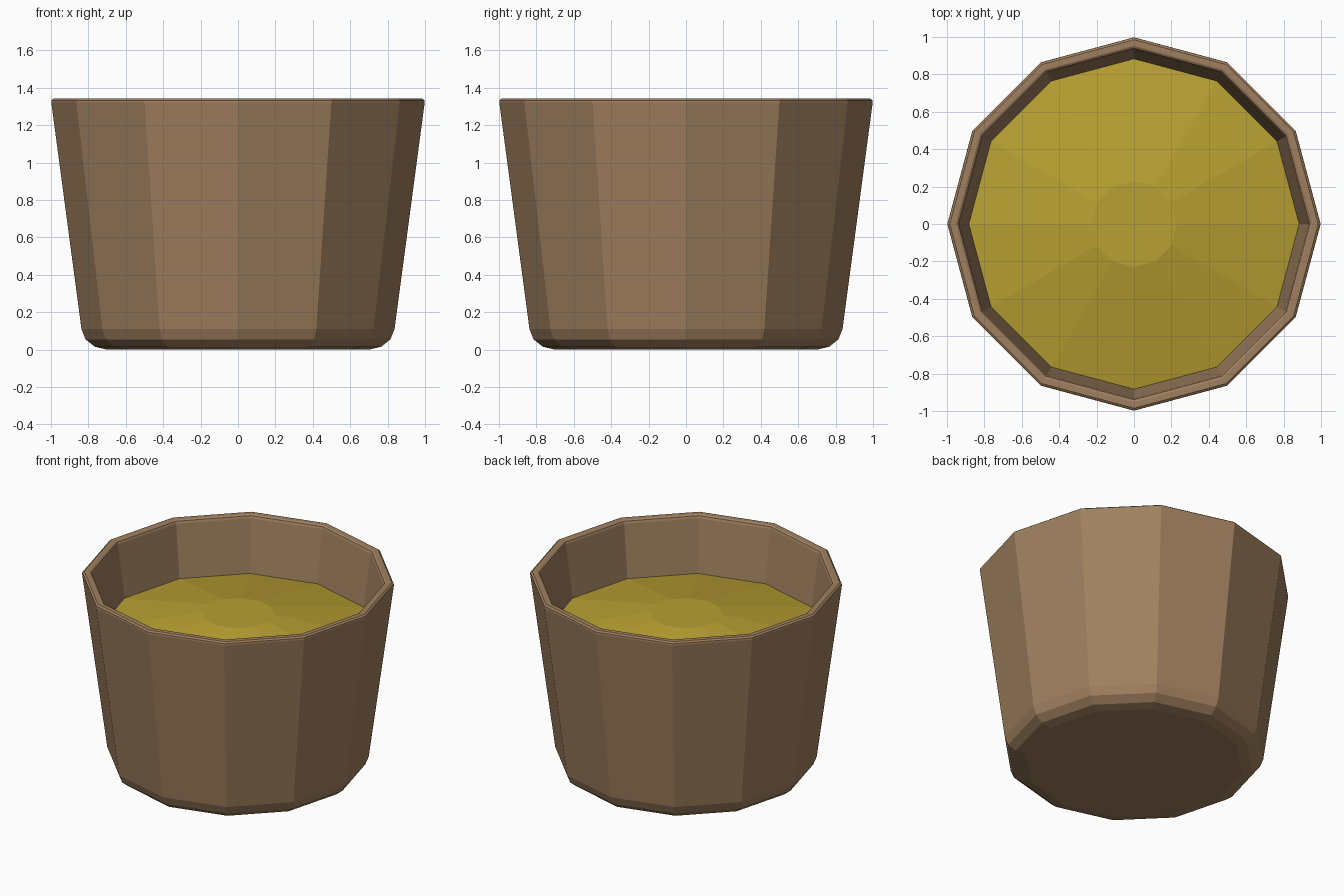
import bpy
import math

if "Cube" in bpy.data.objects:
    bpy.data.objects.remove(bpy.data.objects["Cube"])

SIDES = 12


def make_material(name, color):
    mat = bpy.data.materials.new(name)
    mat.use_nodes = True
    mat.diffuse_color = color
    mat.node_tree.nodes["Principled BSDF"].inputs["Base Color"].default_value = color
    return mat


def lathe(name, profile, mat, cap_start, cap_end):
    """Revolve (radius, height) points into a flat-shaded twelve-sided shell."""
    verts, faces = [], []
    for r, z in profile:
        for i in range(SIDES):
            a = 2 * math.pi * i / SIDES
            verts.append((r * math.cos(a), r * math.sin(a), z))
    for k in range(len(profile) - 1):
        for i in range(SIDES):
            j = (i + 1) % SIDES
            low, high = k * SIDES, (k + 1) * SIDES
            faces.append((low + i, low + j, high + j, high + i))
    if cap_start:
        faces.append(tuple(reversed(range(SIDES))))
    if cap_end:
        last = (len(profile) - 1) * SIDES
        faces.append(tuple(range(last, last + SIDES)))
    mesh = bpy.data.meshes.new(name)
    mesh.from_pydata(verts, [], faces)
    mesh.materials.append(mat)
    obj = bpy.data.objects.new(name, mesh)
    bpy.context.collection.objects.link(obj)
    return obj


wood = make_material("warm brown", (0.352, 0.216, 0.115, 1))
broth = make_material("mustard yellow", (0.479, 0.352, 0.032, 1))

# Cup: rounded foot, tapered wall, softened rim, inner wall and floor
foot = [(0.70, 0.0), (0.765, 0.015), (0.815, 0.055), (0.837, 0.11)]
rim = [(0.998, 1.32), (0.997, 1.333), (0.985, 1.342),
       (0.952, 1.342), (0.94, 1.335), (0.934, 1.32)]
inside = [(0.77, 0.12), (0.70, 0.07)]
lathe("cup", foot + rim + inside, wood, True, True)

# Liquid: shallow faceted dome with a flat middle
lathe("liquid", [(0.883, 0.955), (0.23, 1.085)], broth, False, True)
